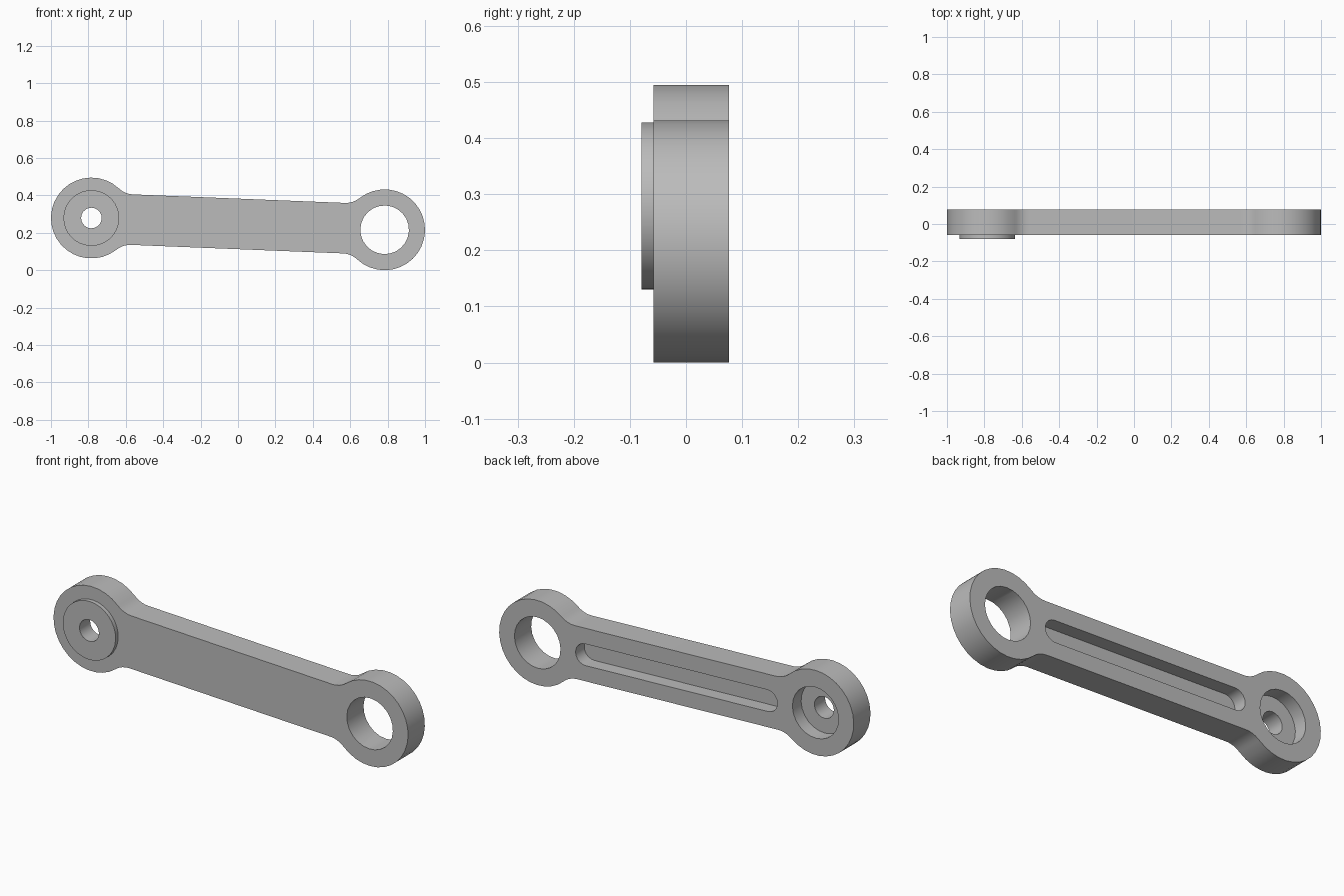
import bpy, bmesh
from math import sin, cos, pi, atan2, sqrt, radians

cube = bpy.data.objects.get("Cube")
if cube:
    bpy.data.objects.remove(cube, do_unlink=True)

# Main dimensions
REACH, DROP, MID = 0.784, 0.0315, 0.2475    # eye centres relative to the middle
EYE, BEAM, FILLET = 0.216, 0.135, 0.12      # eye radius, half beam height, fillet radius
FRONT, BACK, BOSS_FRONT, POCKET = -0.058, 0.077, -0.079, 0.007
HALF = sqrt(REACH**2 + DROP**2)
TILT = atan2(DROP, REACH)

metal = bpy.data.materials.new("grey metal")
metal.use_nodes = True
colour = (0.5, 0.5, 0.5, 1)
metal.diffuse_color = colour
metal.node_tree.nodes["Principled BSDF"].inputs["Base Color"].default_value = colour


def arc(cx, cy, r, start, end, steps):
    return [(cx + r * cos(start + (end - start) * i / steps),
             cy + r * sin(start + (end - start) * i / steps)) for i in range(steps + 1)]


def circle(cx, r, n):
    return arc(cx, 0, r, 0, 2 * pi, n)[:-1]


def prism(name, outline, y0, y1):
    """Extrude an outline, drawn along the rod axis, from y0 to y1."""
    bm = bmesh.new()
    face = bm.faces.new([bm.verts.new((u * cos(TILT) + v * sin(TILT), y0,
                                       MID - u * sin(TILT) + v * cos(TILT)))
                         for u, v in outline])
    ext = bmesh.ops.extrude_face_region(bm, geom=[face])["geom"]
    bmesh.ops.translate(bm, vec=(0, y1 - y0, 0),
                        verts=[g for g in ext if isinstance(g, bmesh.types.BMVert)])
    bmesh.ops.recalc_face_normals(bm, faces=bm.faces)
    mesh = bpy.data.meshes.new(name)
    bm.to_mesh(mesh)
    bm.free()
    mesh.materials.append(metal)
    ob = bpy.data.objects.new(name, mesh)
    bpy.context.collection.objects.link(ob)
    return ob


def combine(target, tool, operation):
    tool.hide_render = True
    mod = target.modifiers.new(tool.name, 'BOOLEAN')
    mod.operation, mod.object, mod.solver = operation, tool, 'EXACT'
    bpy.context.view_layer.objects.active = target
    bpy.ops.object.modifier_apply(modifier=mod.name)
    bpy.data.objects.remove(tool, do_unlink=True)


# Rod outline: one end with its fillets, then the same end turned half way round
offset = sqrt((EYE + FILLET)**2 - (BEAM + FILLET)**2)
touch = atan2(BEAM + FILLET, offset)
end = arc(HALF - offset, -BEAM - FILLET, FILLET, pi / 2, pi - touch - pi / 2 + pi / 2 - (pi - 2 * touch), 6)
end += arc(HALF, 0, EYE, touch - pi, pi - touch, 24)
end += [(u, -v) for u, v in reversed(end[:7])]
# drop the doubled points where the fillets meet the eye
clean = []
for p in end:
    if not clean or abs(p[0] - clean[-1][0]) + abs(p[1] - clean[-1][1]) > 1e-4:
        clean.append(p)
rod = prism("connecting_rod", clean + [(-u, -v) for u, v in clean], FRONT, BACK)

# Raised round boss on the front of the right eye
combine(rod, prism("boss", circle(-HALF, 0.149, 32), BOSS_FRONT, FRONT + 0.02), 'UNION')

# Large bore, small bore and its counterbore on the back
combine(rod, prism("large_bore", circle(HALF, 0.13, 24), -0.2, 0.2), 'DIFFERENCE')
combine(rod, prism("small_bore", circle(-HALF, 0.055, 20), -0.2, 0.2), 'DIFFERENCE')
combine(rod, prism("counterbore", circle(-HALF, 0.13, 24), POCKET, 0.2), 'DIFFERENCE')

# Long round-ended slot in the back of the beam
SLOT, SLOT_END = 0.055, HALF - 0.215 - 0.055
slot = arc(SLOT_END, 0, SLOT, -pi / 2, pi / 2, 10)
slot += [(-u, -v) for u, v in slot]
combine(rod, prism("slot", slot, POCKET, 0.2), 'DIFFERENCE')

# Smooth round walls, crisp rims
bpy.ops.object.select_all(action='DESELECT')
rod.select_set(True)
bpy.context.view_layer.objects.active = rod
bpy.ops.object.shade_smooth_by_angle(angle=radians(30))
